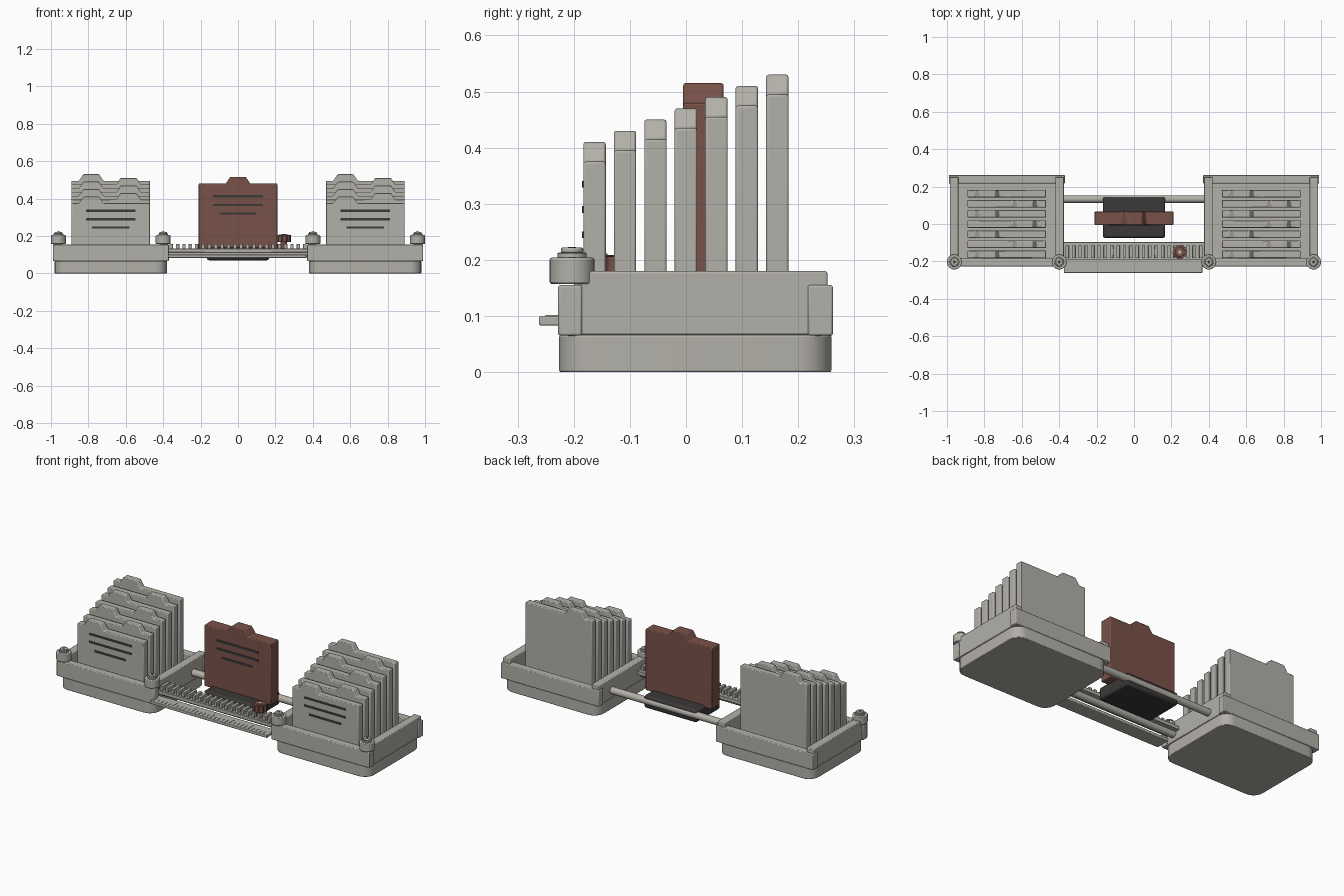
import bpy, bmesh, math
from mathutils import Matrix

if "Cube" in bpy.data.objects:
    bpy.data.objects.remove(bpy.data.objects["Cube"])


def material(name, rgb):
    m = bpy.data.materials.new(name)
    m.diffuse_color = (*rgb, 1)
    m.use_nodes = True
    m.node_tree.nodes["Principled BSDF"].inputs["Base Color"].default_value = m.diffuse_color
    return m


GREY = material("warm grey", (0.45, 0.435, 0.395))
BROWN = material("red brown", (0.19, 0.085, 0.065))
DARK = material("charcoal", (0.045, 0.04, 0.04))


def finish(name, bm, mat, bevel=0.0, segments=2):
    bmesh.ops.recalc_face_normals(bm, faces=bm.faces)
    me = bpy.data.meshes.new(name)
    bm.to_mesh(me)
    bm.free()
    me.materials.append(mat)
    ob = bpy.data.objects.new(name, me)
    bpy.context.collection.objects.link(ob)
    if bevel:
        mod = ob.modifiers.new("Bevel", 'BEVEL')
        mod.width, mod.segments = bevel, segments
        mod.limit_method = 'ANGLE'
    bpy.ops.object.select_all(action='DESELECT')
    ob.select_set(True)
    bpy.context.view_layer.objects.active = ob
    bpy.ops.object.shade_smooth_by_angle(angle=math.radians(35))
    return ob


def add_box(bm, x0, x1, y0, y1, z0, z1):
    m = Matrix.Translation(((x0 + x1) / 2, (y0 + y1) / 2, (z0 + z1) / 2))
    bmesh.ops.create_cube(bm, size=1, matrix=m @ Matrix.Diagonal((x1 - x0, y1 - y0, z1 - z0, 1)))


def boxes(name, mat, bevel, *dims):
    bm = bmesh.new()
    for d in dims:
        add_box(bm, *d)
    return finish(name, bm, mat, bevel)


def extrude(name, pts, vec, mat, bevel=0.0):
    bm = bmesh.new()
    face = bm.faces.new([bm.verts.new(p) for p in pts])
    out = bmesh.ops.extrude_face_region(bm, geom=[face])
    bmesh.ops.translate(bm, vec=vec, verts=[v for v in out['geom'] if isinstance(v, bmesh.types.BMVert)])
    return finish(name, bm, mat, bevel)


def disc(name, x, y, z0, z1, r, mat, bevel=0.0, sides=28):
    pts = [(x + r * math.cos(2 * math.pi * i / sides), y + r * math.sin(2 * math.pi * i / sides), z0)
           for i in range(sides)]
    return extrude(name, pts, (0, 0, z1 - z0), mat, bevel)


def folder(name, cx, y, depth, z0, top, tab, mat):
    # card with a sloped index tab
    s = top - 0.035
    xz = [(-.21, z0), (.21, z0), (.21, s), (tab + .065, s), (tab + .042, top),
          (tab - .042, top), (tab - .065, s), (-.21, s)]
    extrude(name, [(cx + x, y - depth / 2, z) for x, z in xz], (0, depth, 0), mat, 0.004)


def label_lines(name, cx, y, zs):
    boxes(name, DARK, 0, *[(cx - w, cx + w, y - .002, y + .004, z - .006, z + .006)
                           for z, w in zip(zs, (.133, .133, .1))])


def rod(name, y, z, r):
    pts = [(-.4, y + r * math.cos(math.pi * i / 12), z + r * math.sin(math.pi * i / 12)) for i in range(24)]
    extrude(name, pts, (.8, 0, 0), GREY)


for side, c in (("left", -.68), ("right", .68)):
    # rounded plinth
    r, pts = .06, []
    for k, (sx, sy) in enumerate(((1, 1), (-1, 1), (-1, -1), (1, -1))):
        for j in range(7):
            a = math.pi / 2 * (k + j / 6)
            pts.append((c + sx * (.3 - r) + r * math.cos(a),
                        .0165 + sy * (.2425 - r) + r * math.sin(a), 0))
    extrude(side + "_plinth", pts, (0, 0, .066), GREY, .003)
    # tray floor, low end walls and taller side rails
    boxes(side + "_tray_floor", GREY, 0, (c - .29, c + .29, -.21, .24, .064, .095))
    boxes(side + "_end_walls", GREY, .004,
          (c - .31, c + .31, -.228, -.185, .065, .155),
          (c - .31, c + .31, .217, .262, .065, .155))
    boxes(side + "_side_rails", GREY, .004,
          *[(c + s * .282 - .023, c + s * .282 + .023, -.2, .252, .066, .18) for s in (-1, 1)])
    # corner clamps
    for n, s in enumerate((-1, 1)):
        x = c + s * .28
        disc(f"{side}_clamp_collar_{n}", x, -.203, .157, .204, .04, GREY, .004)
        disc(f"{side}_clamp_washer_{n}", x, -.203, .203, .213, .026, GREY, .002)
        disc(f"{side}_clamp_screw_{n}", x, -.203, .212, .222, .02, GREY, .003)
        disc(f"{side}_clamp_socket_{n}", x, -.203, .2215, .223, .008, DARK, 0, 6)
    # stepped row of folders
    for i in range(7):
        folder(f"{side}_folder_{i}", c, -.163 + i * .0543, .04, .09, .41 + i * .02,
               -.105 if i % 2 == 0 else .095, GREY)
    label_lines(side + "_folder_lines", c, -.183, (.335, .29, .245))

# guide rods
rod("rear_rod", .133, .11, .02)
rod("front_rod", -.14, .105, .02)

# carriage and its folder
boxes("carriage", DARK, .012, (-.167, .167, -.075, .145, .07, .142))
folder("carriage_folder", 0, .031, .072, .13, .515, 0, BROWN)
label_lines("carriage_folder_lines", 0, -.005, (.412, .366, .32))

# toothed rack
bm = bmesh.new()
add_box(bm, -.375, .375, -.19, -.097, .112, .132)
for i in range(22):
    x = -.357 + i * .034
    add_box(bm, x - .009, x + .009, -.182, -.115, .131, .157)
finish("toothed_rack", bm, GREY, .001, 1)

# ruler strip with raised ticks
boxes("ruler", GREY, .003, (-.375, .365, -.262, -.18, .083, .1))
boxes("ruler_ticks", GREY, 0,
      *[(-.36 + i * .024 - .002, -.36 + i * .024 + .002, -.25, -.205 if i % 5 == 0 else -.225, .099, .102)
        for i in range(30)])

# ribbed adjusting knob
kx, ky, n = .245, -.15, 40
pts = []
for i in range(n):
    rad = .039 if i % 4 < 2 else .034
    a = 2 * math.pi * i / n
    pts.append((kx + rad * math.cos(a), ky + rad * math.sin(a), .168))
extrude("adjusting_knob", pts, (0, 0, .038), BROWN)
disc("knob_stem", kx, ky, .12, .17, .018, BROWN)
disc("knob_cap", kx, ky, .205, .209, .026, BROWN, .002)
disc("knob_screw", kx, ky, .208, .211, .01, GREY)
